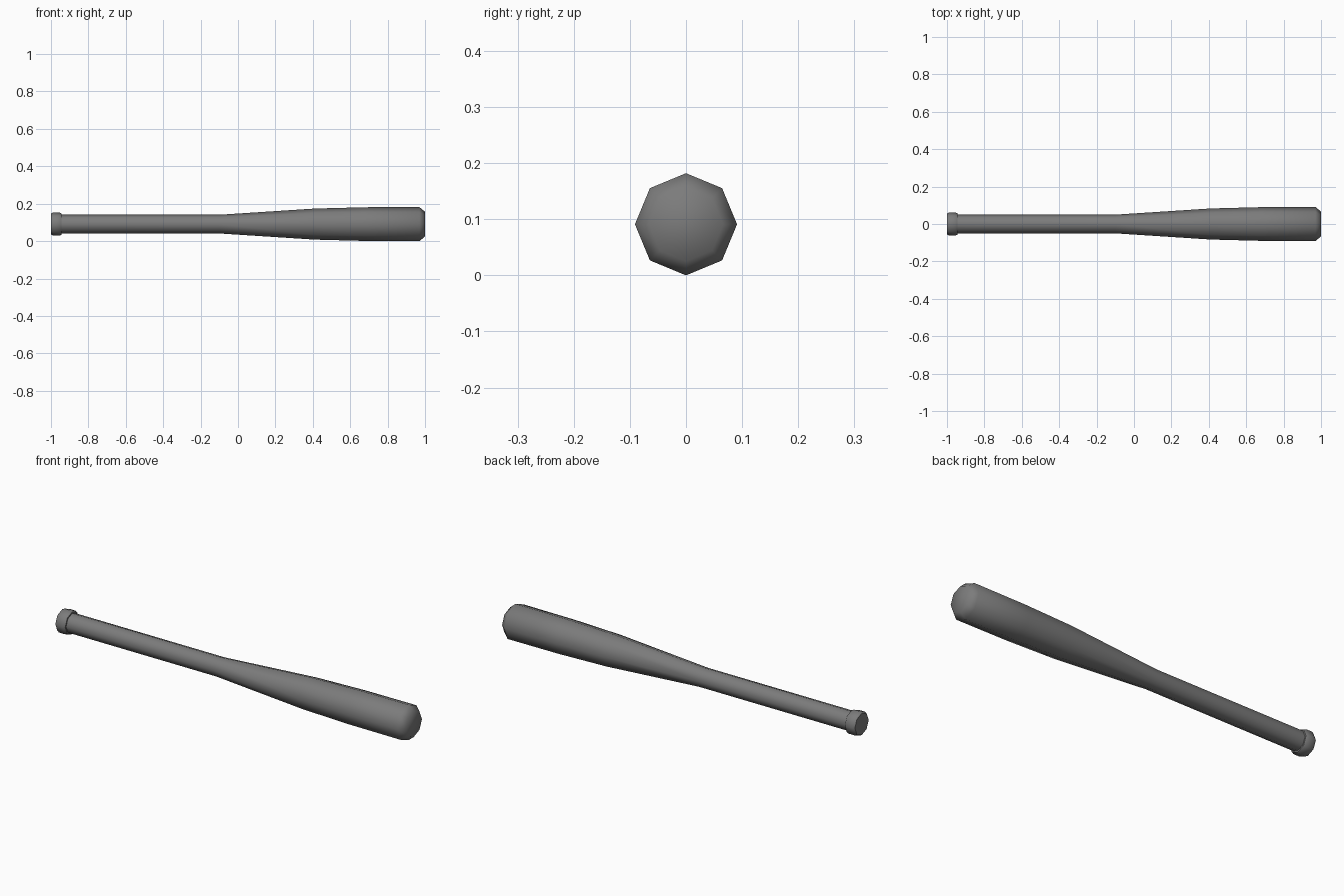
import bpy
import bmesh
from math import cos, sin, tau, radians

SIDES = 8
AXIS_Z = 0.091

if "Cube" in bpy.data.objects:
    bpy.data.objects.remove(bpy.data.objects["Cube"], do_unlink=True)

grey = bpy.data.materials.new("dark_grey")
grey.use_nodes = True
colour = (0.2, 0.2, 0.2, 1)
grey.diffuse_color = colour
grey.node_tree.nodes["Principled BSDF"].inputs["Base Color"].default_value = colour


def lathe(name, profile):
    """Turn (x, radius) points around the long axis and cap both ends."""
    bm = bmesh.new()
    rings = [[bm.verts.new((x, r * cos(tau * i / SIDES), AXIS_Z + r * sin(tau * i / SIDES)))
              for i in range(SIDES)] for x, r in profile]
    for a, b in zip(rings, rings[1:]):
        for i in range(SIDES):
            j = (i + 1) % SIDES
            bm.faces.new((a[i], a[j], b[j], b[i]))
    bm.faces.new(rings[0])
    bm.faces.new(rings[-1])
    bmesh.ops.recalc_face_normals(bm, faces=bm.faces)
    mesh = bpy.data.meshes.new(name)
    bm.to_mesh(mesh)
    bm.free()
    mesh.materials.append(grey)
    obj = bpy.data.objects.new(name, mesh)
    bpy.context.collection.objects.link(obj)
    bpy.ops.object.select_all(action="DESELECT")
    obj.select_set(True)
    bpy.context.view_layer.objects.active = obj
    bpy.ops.object.shade_smooth_by_angle(angle=radians(60))
    return obj


# One turned body: knob, straight grip, taper, barrel and chamfered tip
lathe("bat", [
    (-1.0, 0.056), (-0.988, 0.062), (-0.955, 0.062), (-0.943, 0.057),
    (-0.943, 0.05), (-0.1, 0.05),
    (0.41, 0.083), (0.68, 0.09), (0.97, 0.091),
    (1.0, 0.066),
])
